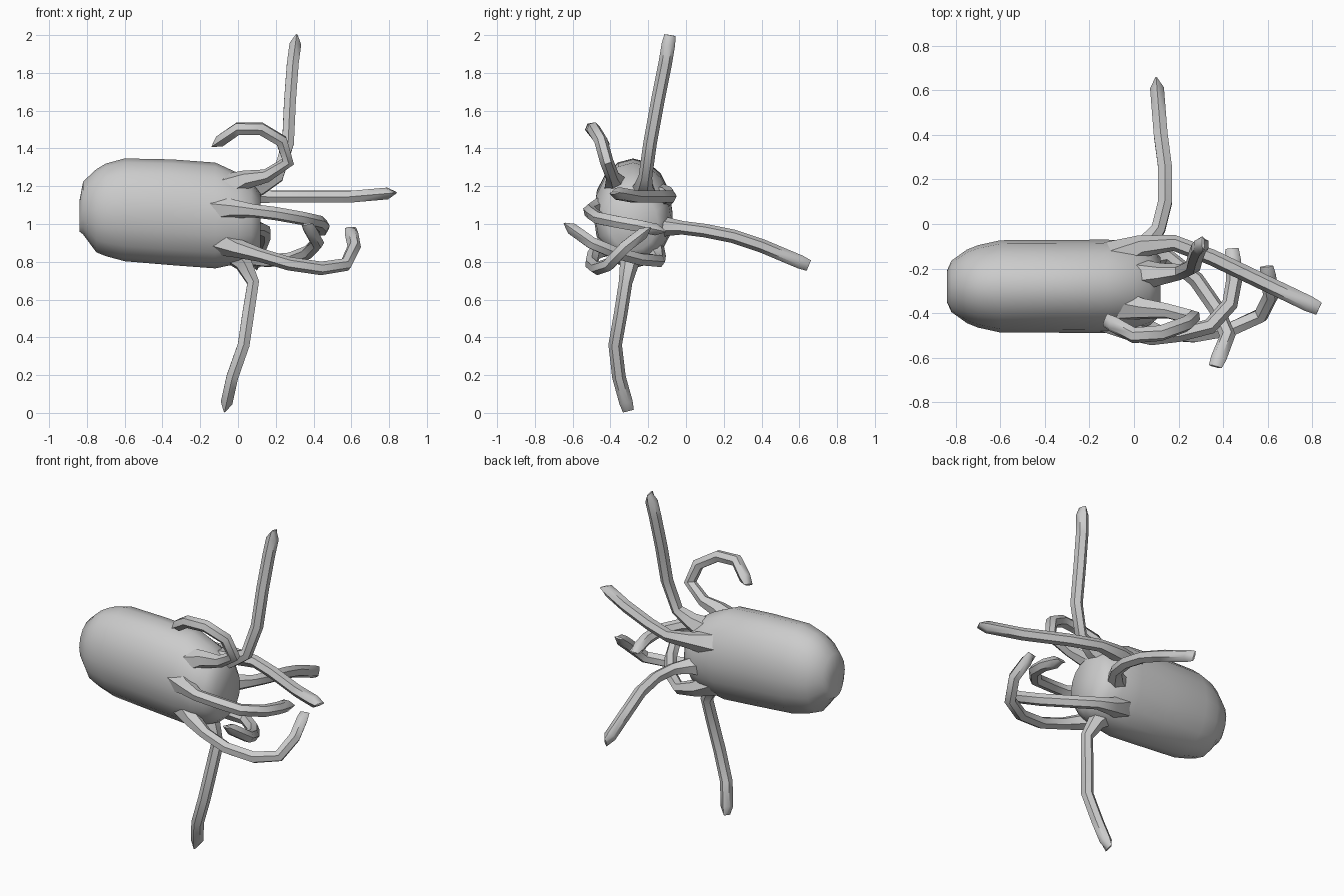
import bpy, bmesh, math
from mathutils import Vector


def bridge(bm, rings):
    n = len(rings[0])
    for a, b in zip(rings, rings[1:]):
        for i in range(n):
            j = (i + 1) % n
            bm.faces.new((a[i], a[j], b[j], b[i]))
    bm.faces.new(rings[0][::-1])
    bm.faces.new(rings[-1])


def finish(bm, name, angle):
    bmesh.ops.recalc_face_normals(bm, faces=bm.faces)
    me = bpy.data.meshes.new(name)
    bm.to_mesh(me)
    bm.free()
    ob = bpy.data.objects.new(name, me)
    bpy.context.collection.objects.link(ob)
    bpy.ops.object.select_all(action='DESELECT')
    ob.select_set(True)
    bpy.context.view_layer.objects.active = ob
    bpy.ops.object.shade_smooth_by_angle(angle=math.radians(angle))


# Body: x, centre z, half height, half depth
profile = [(-0.84, 1.04, 0.08, 0.07), (-0.82, 1.085, 0.14, 0.115),
           (-0.75, 1.07, 0.22, 0.165), (-0.70, 1.075, 0.245, 0.185),
           (-0.60, 1.075, 0.272, 0.207), (-0.35, 1.062, 0.28, 0.208),
           (-0.12, 1.045, 0.28, 0.21), (0.0, 1.03, 0.24, 0.20),
           (0.07, 1.02, 0.205, 0.175), (0.12, 1.01, 0.15, 0.13)]
bm = bmesh.new()
rings = []
for x, cz, rz, ry in profile:
    rings.append([bm.verts.new((x, -0.28 + ry * math.cos(t), cz + rz * math.sin(t)))
                  for t in (2 * math.pi * i / 16 for i in range(16))])
bridge(bm, rings)
finish(bm, "body", 50)


def tentacle(name, ridge, pts, r=0.036, sides=6):
    """Flared root, even tube, chisel tip whose edge runs along ridge."""
    p = [Vector(q) for q in pts]
    end = (p[-1] - p[-2]).normalized()
    p.insert(-1, p[-1] - end * 0.05)
    n = len(p)
    bm = bmesh.new()
    rings = []
    v = Vector(ridge)
    for k in reversed(range(n)):
        a = (p[k] - p[k - 1]).normalized() if k else (p[1] - p[0]).normalized()
        b = (p[k + 1] - p[k]).normalized() if k < n - 1 else a
        d = (a + b).normalized()
        v = (v - d * v.dot(d)).normalized()
        u = d.cross(v)
        rad = {0: 0.085, 1: 0.05}.get(k, r)
        flat = 0.2 if k == n - 1 else 1.0
        if k == n - 1:
            rad = 0.03
        rings.append([bm.verts.new(p[k] + v * rad * math.cos(t) + u * rad * flat * math.sin(t))
                      for t in (2 * math.pi * i / sides for i in range(sides))])
    bridge(bm, rings)
    finish(bm, name, 50)


X, Y, Z = (1, 0, 0), (0, 1, 0), (0, 0, 1)
tentacle("tentacle_up", Y, [
    (-0.02, -0.23, 1.16), (0.12, -0.225, 1.20), (0.21, -0.215, 1.25),
    (0.265, -0.19, 1.43), (0.275, -0.15, 1.65), (0.29, -0.11, 1.85), (0.31, -0.085, 2.0)])
tentacle("tentacle_curled_up", Y, [
    (-0.08, -0.36, 1.18), (0.04, -0.38, 1.235), (0.15, -0.39, 1.255),
    (0.265, -0.42, 1.33), (0.23, -0.45, 1.44), (0.12, -0.49, 1.505),
    (0.0, -0.50, 1.505), (-0.13, -0.43, 1.415)])
tentacle("tentacle_straight", Y, [
    (-0.10, -0.16, 1.14), (0.03, -0.10, 1.15), (0.18, -0.085, 1.145),
    (0.35, -0.15, 1.145), (0.60, -0.27, 1.145), (0.83, -0.38, 1.165)])
tentacle("tentacle_front", X, [
    (-0.12, -0.41, 1.08), (-0.02, -0.475, 1.08), (0.08, -0.51, 1.07), (0.2, -0.495, 1.055),
    (0.34, -0.46, 1.03), (0.43, -0.36, 1.01), (0.45, -0.25, 0.99), (0.44, -0.11, 0.96)])
tentacle("tentacle_hooked", X, [
    (-0.12, -0.37, 0.92), (0.0, -0.445, 0.87), (0.12, -0.49, 0.835), (0.27, -0.50, 0.79),
    (0.44, -0.47, 0.765), (0.57, -0.41, 0.785), (0.615, -0.32, 0.88), (0.595, -0.19, 0.98)])
tentacle("tentacle_back", Z, [
    (-0.04, -0.18, 0.99), (0.05, -0.10, 0.985), (0.11, -0.02, 0.98),
    (0.14, 0.10, 0.965), (0.14, 0.25, 0.935), (0.12, 0.40, 0.885), (0.10, 0.65, 0.78)])
tentacle("tentacle_down", Y, [
    (-0.04, -0.29, 0.87), (0.03, -0.30, 0.79), (0.08, -0.32, 0.69), (0.055, -0.345, 0.53),
    (0.03, -0.375, 0.36), (-0.03, -0.355, 0.19), (-0.07, -0.305, 0.01)])
tentacle("tentacle_under", X, [
    (-0.08, -0.20, 0.89), (0.04, -0.155, 0.83), (0.15, -0.145, 0.805), (0.28, -0.25, 0.815),
    (0.37, -0.38, 0.85), (0.42, -0.50, 0.90), (0.365, -0.64, 1.0)])
